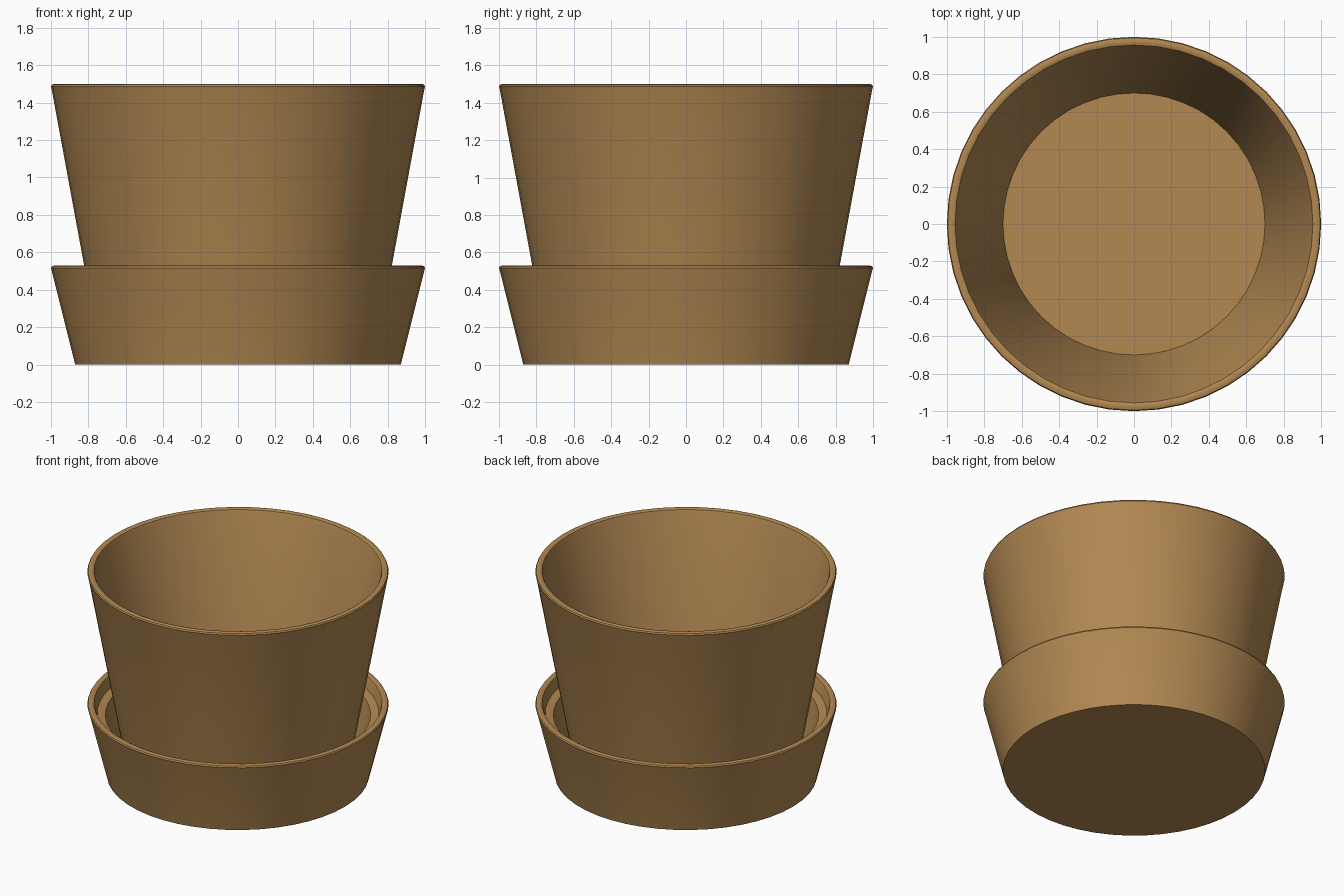
import bpy, bmesh, math

if "Cube" in bpy.data.objects:
    bpy.data.objects.remove(bpy.data.objects["Cube"])

SEGMENTS = 48

clay = bpy.data.materials.new("clay")
clay.diffuse_color = (0.45, 0.25, 0.085, 1)
clay.use_nodes = True
clay.node_tree.nodes["Principled BSDF"].inputs["Base Color"].default_value = clay.diffuse_color


def lathe(name, profile):
    """Spin a closed (radius, z) profile about z; end points lie on the axis."""
    bm = bmesh.new()
    verts = [bm.verts.new((r, 0, z)) for r, z in profile]
    edges = [bm.edges.new(pair) for pair in zip(verts, verts[1:])]
    bmesh.ops.spin(bm, geom=verts + edges, axis=(0, 0, 1), cent=(0, 0, 0),
                   angle=math.tau, steps=SEGMENTS, use_merge=True)
    bmesh.ops.remove_doubles(bm, verts=bm.verts, dist=1e-5)
    bmesh.ops.recalc_face_normals(bm, faces=bm.faces)
    mesh = bpy.data.meshes.new(name)
    bm.to_mesh(mesh)
    bm.free()
    obj = bpy.data.objects.new(name, mesh)
    bpy.context.collection.objects.link(obj)
    mesh.materials.append(clay)
    bpy.ops.object.select_all(action='DESELECT')
    obj.select_set(True)
    bpy.context.view_layer.objects.active = obj
    bpy.ops.object.shade_smooth_by_angle(angle=math.radians(40))
    return obj


def rounded_rim(z):
    """Soft lip, running from the outer wall over to the inner wall."""
    return [(0.997, z - 0.022), (1.0, z - 0.014), (0.995, z - 0.004),
            (0.982, z), (0.968, z), (0.956, z - 0.005), (0.95, z - 0.02)]


# Saucer: flared wall, with a stepped ledge inside
lathe("saucer", [(0, 0), (0.87, 0)] + rounded_rim(0.53)
      + [(0.935, 0.45), (0.88, 0.44), (0.80, 0.07), (0, 0.07)])

# Pot: tapered wall standing on the saucer floor
lathe("pot", [(0, 0.072), (0.738, 0.072)] + rounded_rim(1.5)
      + [(0.70, 0.14), (0, 0.14)])
